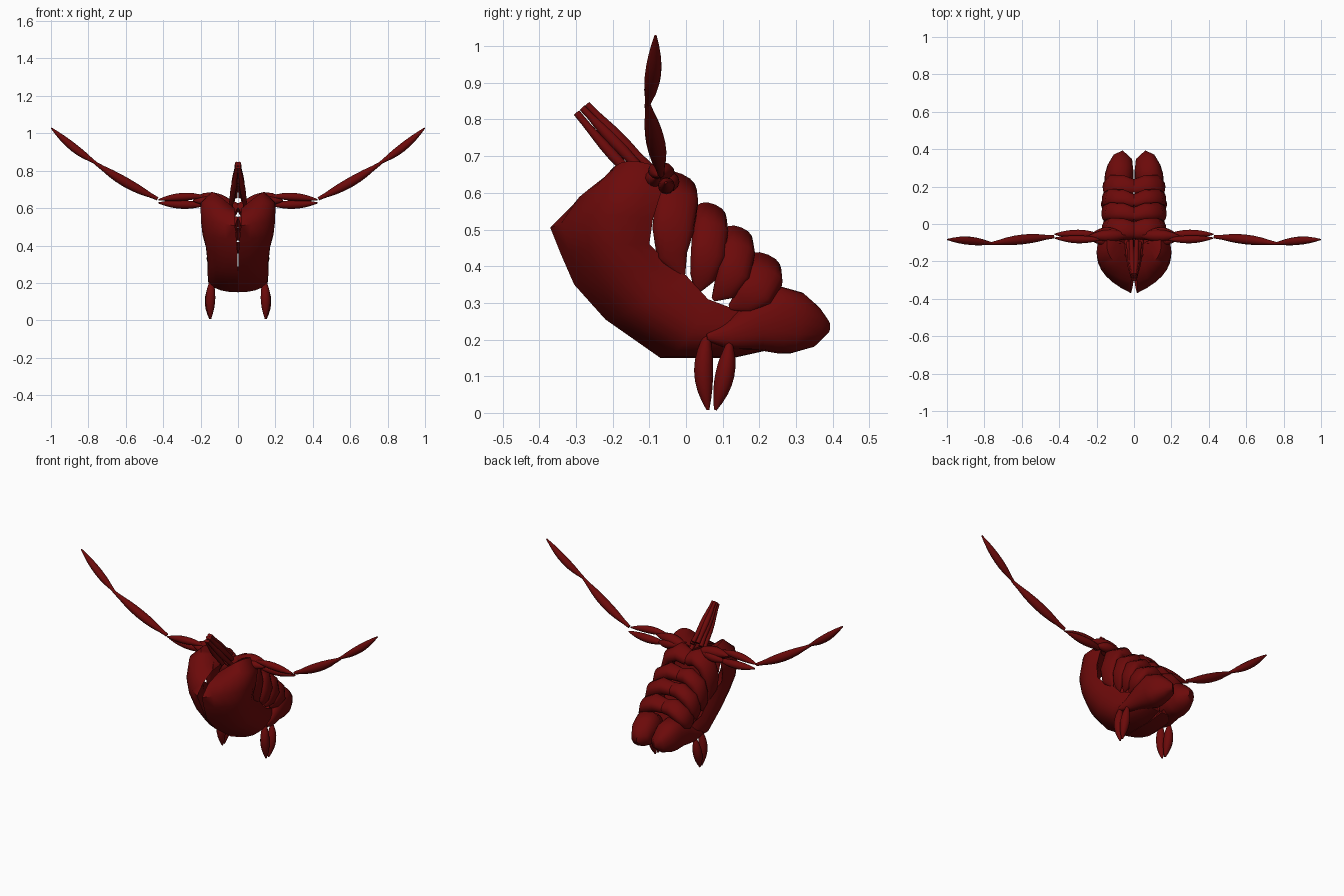
import bpy, bmesh, math
from mathutils import Vector

if "Cube" in bpy.data.objects:
    bpy.data.objects.remove(bpy.data.objects["Cube"])

mat = bpy.data.materials.new("muscle_red")
mat.diffuse_color = (0.15, 0.003, 0.003, 1)
mat.use_nodes = True
mat.node_tree.nodes["Principled BSDF"].inputs["Base Color"].default_value = mat.diffuse_color


def loft(name, rings):
    """Skin closed rings into a capped solid, mirrored across x = 0."""
    bm = bmesh.new()
    vs = [[bm.verts.new(p) for p in r] for r in rings]
    n = len(vs[0])
    for a, b in zip(vs, vs[1:]):
        for i in range(n):
            j = (i + 1) % n
            bm.faces.new((a[i], a[j], b[j], b[i]))
    bm.faces.new(vs[0])
    bm.faces.new(vs[-1][::-1])
    bmesh.ops.recalc_face_normals(bm, faces=bm.faces)
    me = bpy.data.meshes.new(name)
    bm.to_mesh(me)
    bm.free()
    me.materials.append(mat)
    ob = bpy.data.objects.new(name, me)
    bpy.context.collection.objects.link(ob)
    ob.modifiers.new("mirror", 'MIRROR').use_mirror_merge = False
    bpy.ops.object.select_all(action='DESELECT')
    ob.select_set(True)
    bpy.context.view_layer.objects.active = ob
    bpy.ops.object.shade_smooth_by_angle(angle=math.radians(60))
    return ob


def sgnpow(v, e):
    return math.copysign(abs(v) ** e, v)


def tube(name, path, radii, wide, n=12, e=1.0):
    """Elliptical tube (boxier when e < 1); radii are (along wide, across it)."""
    pts = [Vector(p) for p in path]
    rings = []
    for i, p in enumerate(pts):
        t = (pts[min(i + 1, len(pts) - 1)] - pts[max(i - 1, 0)]).normalized()
        w = Vector(wide)
        w = (w - t * w.dot(t)).normalized()
        u = t.cross(w)
        a, b = radii[i]
        angles = [k * math.tau / n for k in range(n)]
        rings.append([p + w * a * sgnpow(math.cos(q), e) + u * b * sgnpow(math.sin(q), e)
                      for q in angles])
    return loft(name, rings)


def strand(name, a, b, r, bow=(0, 0, 0), wide=(0, 1, 0), flat=1.0, ends=(0.2, 0.15), power=0.7):
    """Spindle-shaped muscle between two points."""
    a, b, bow = Vector(a), Vector(b), Vector(bow)
    path, radii = [], []
    for i in range(9):
        t = i / 8
        s = max(math.sin(math.pi * t), 0)
        k = max(s ** power, ends[0] + (ends[1] - ends[0]) * t)
        path.append(a.lerp(b, t) + bow * s)
        radii.append((r * k, r * k * flat))
    return tube(name, path, radii, wide)


# breast: each ring runs keel -> bulge -> outer edge and back inside
stations = [
    ((.03, -.13, .60), (.11, -.11, .69), (.12, -.065, .655)),
    ((.02, -.22, .60), (.17, -.22, .73), (.14, -.06, .665)),
    ((.016, -.31, .565), (.26, -.24, .67), (.18, -.065, .61)),
    ((.016, -.37, .505), (.25, -.26, .55), (.185, -.09, .53)),
    ((.008, -.34, .43), (.25, -.25, .46), (.17, -.10, .46)),
    ((.002, -.305, .35), (.24, -.22, .37), (.145, -.05, .41)),
    ((.001, -.22, .255), (.22, -.15, .26), (.145, 0, .375)),
    ((.001, -.07, .15), (.215, -.01, .15), (.145, .06, .31)),
    ((.001, .13, .15), (.19, .14, .15), (.13, .14, .28)),
    ((.01, .22, .17), (.14, .22, .17), (.10, .22, .25)),
]
rings = []
for K, B, O in stations:
    K, B, O = Vector(K), Vector(B), Vector(O)
    inner = K.lerp(O, 0.5) - Vector((.03, 0, 0))
    ring = []
    for c, p, q in ((B, K, O), (inner, O, K)):
        for i in range(8):
            t = i / 8
            v = p * (1 - t) ** 2 + c * 2 * t * (1 - t) + q * t * t
            v.x = max(v.x, .001)
            ring.append(v)
    rings.append(ring)
loft("breast", rings)

# back bands, arching from the spine to the flank
bands = [
    ("back_band_1", [(.004, -.035, .585), (.06, -.028, .613), (.12, -.025, .58), (.148, -.035, .50), (.148, -.038, .43), (.14, -.01, .375)], .06),
    ("back_band_2", [(.004, .05, .515), (.06, .062, .53), (.125, .066, .495), (.148, .06, .43), (.145, .045, .37), (.13, .03, .33)], .05),
    ("back_band_3", [(.004, .12, .455), (.06, .135, .467), (.125, .14, .435), (.146, .13, .38), (.142, .105, .335), (.13, .075, .31)], .049),
    ("back_band_4", [(.004, .195, .38), (.06, .207, .393), (.12, .21, .365), (.142, .19, .33), (.14, .16, .305), (.13, .12, .288)], .055),
]
for name, path, w in bands:
    prof = [(.8, .035), (.98, .042), (1, .036), (.95, .026), (.7, .018), (.15, .006)]
    tube(name, path, [(w * a, b) for a, b in prof], (0, .9, -.4), 16, .85)

# rump
tube("rump", [(.147, .055, .207), (.13, .11, .21), (.10, .18, .236), (.08, .25, .255),
              (.072, .30, .245), (.058, .345, .235), (.035, .37, .235)],
     [(.01, .01), (.037, .032), (.068, .062), (.094, .078), (.085, .071), (.058, .057), (.025, .034)],
     (0, 0, 1), 20, .85)

# legs
strand("leg_front", (.14, .06, .225), (.147, .06, .008), .026, (.004, -.012, 0))
strand("leg_rear", (.145, .12, .20), (.15, .08, .008), .026, (.004, 0.006, 0))

# neck strands with blunt tops
strand("neck_front", (.042, -.09, .59), (.006, -.298, .818), .015, (.001, -.005, -.002), ends=(.8, .65))
strand("neck_middle", (.03, -.10, .64), (.008, -.283, .832), .017, (-.001, 0, 0), ends=(.8, .55))
strand("neck_rear", (.015, -.09, .66), (.006, -.27, .842), .016, (0, 0, -.004), ends=(.8, .55))

# shoulders
strand("shoulder_top", (.02, -.06, .62), (.24, -.065, .652), .033, (0, 0, .014))
strand("shoulder_front", (.07, -.10, .635), (.24, -.08, .64), .025)
strand("shoulder_rear", (.08, -.04, .64), (.22, -.05, .62), .027)

# wings: paired upper strands, forearm, hand
strand("upper_wing_top", (.17, -.08, .662), (.425, -.075, .645), .021, (0, -.005, .007))
strand("upper_wing_rear", (.17, -.06, .618), (.425, -.055, .628), .023, (0, .004, -.004))
strand("forearm", (.43, -.068, .65), (.765, -.105, .842), .026, (0, .004, -.01), ends=(.35, .3))
strand("hand", (.755, -.105, .838), (.998, -.083, 1.028), .022, (0, .004, -.011), ends=(.3, .15))
